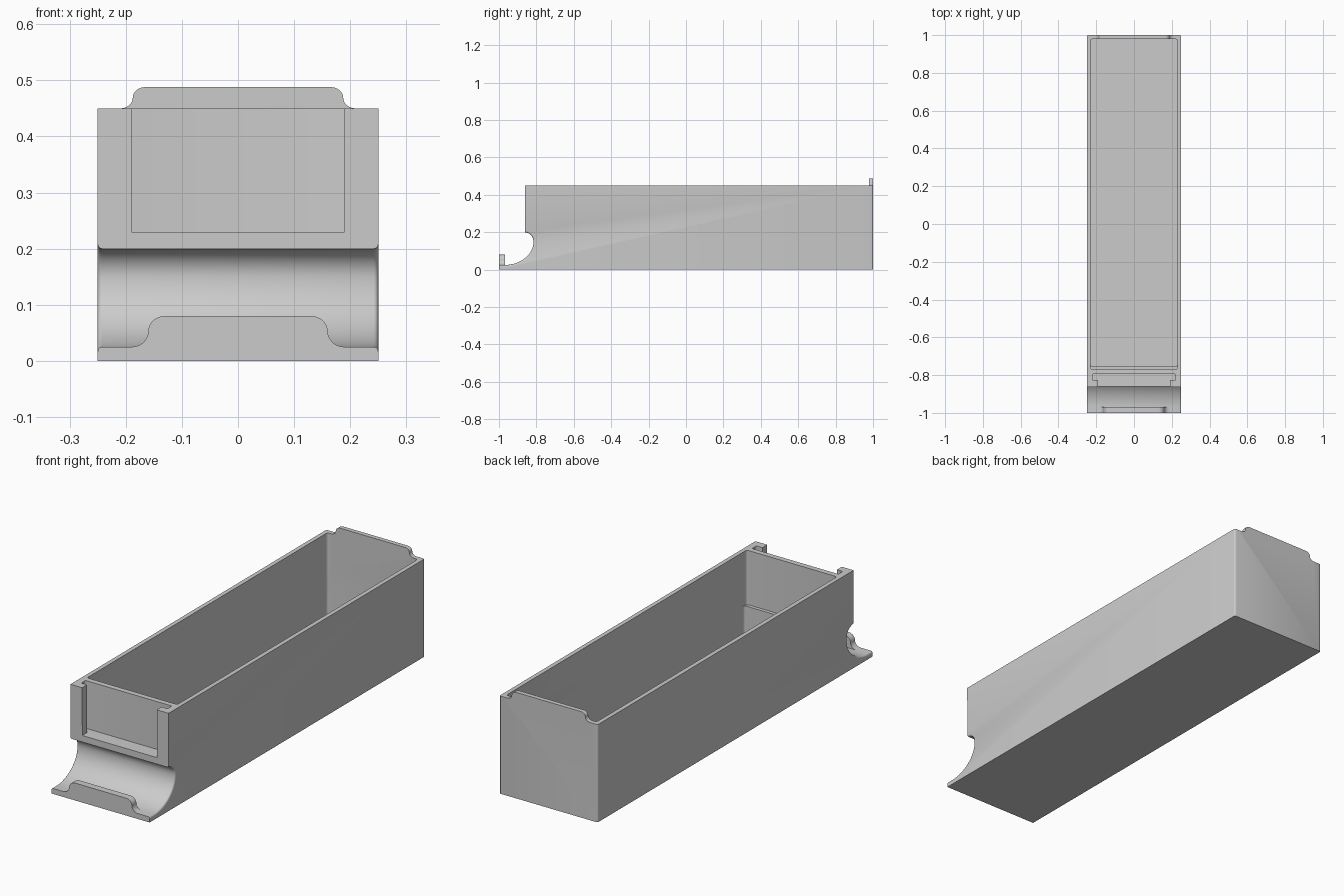
import bpy
import bmesh
from math import sin, cos, pi, radians

default = bpy.data.objects.get("Cube")
if default:
    bpy.data.objects.remove(default, do_unlink=True)

grey = bpy.data.materials.new("plain grey")
grey.use_nodes = True
COLOUR = (0.6, 0.6, 0.6, 1)
grey.diffuse_color = COLOUR
grey.node_tree.nodes["Principled BSDF"].inputs["Base Color"].default_value = COLOUR

HALF_W, FRONT_Y, TOP = 0.25, -0.862, 0.45
LIP_Z, SCOOP_TOP = 0.025, 0.2


def arc(cy, cz, ry, rz, a0, a1, n=12):
    """Points along an elliptical arc, angles in degrees."""
    angles = [radians(a0 + (a1 - a0) * i / n) for i in range(n + 1)]
    return [(cy + ry * cos(a), cz + rz * sin(a)) for a in angles]


def prism(name, outline, axis, start, end, round_edges=None, radius=0.01, segments=4):
    """Extrude a 2D outline along an axis, rounding the edges picked by a rule."""
    place = {"x": lambda p, t: (t, p[0], p[1]),
             "y": lambda p, t: (p[0], t, p[1]),
             "z": lambda p, t: (p[0], p[1], t)}[axis]
    bm = bmesh.new()
    base = bm.faces.new([bm.verts.new(place(p, start)) for p in outline])
    new = bmesh.ops.extrude_face_region(bm, geom=[base])["geom"]
    shift = place((0, 0), end - start)
    bmesh.ops.translate(bm, vec=shift, verts=[v for v in new if isinstance(v, bmesh.types.BMVert)])
    bmesh.ops.recalc_face_normals(bm, faces=bm.faces)
    if round_edges:
        picked = [e for e in bm.edges if round_edges(e.verts[0].co, e.verts[1].co)]
        bmesh.ops.bevel(bm, geom=picked, offset=radius, segments=segments,
                        profile=0.5, affect="EDGES", clamp_overlap=True)
    mesh = bpy.data.meshes.new(name)
    bm.to_mesh(mesh)
    bm.free()
    mesh.materials.append(grey)
    obj = bpy.data.objects.new(name, mesh)
    bpy.context.collection.objects.link(obj)
    return obj


def rect(a0, b0, a1, b1):
    return [(a0, b0), (a1, b0), (a1, b1), (a0, b1)]


def combine(target, tool, operation):
    """Apply a boolean and remove the tool."""
    mod = target.modifiers.new(tool.name, "BOOLEAN")
    mod.operation, mod.solver, mod.object = operation, "EXACT", tool
    bpy.context.view_layer.objects.active = target
    bpy.ops.object.modifier_apply(modifier=mod.name)
    bpy.data.objects.remove(tool, do_unlink=True)


def tab_outline(outer, inner, low, high):
    """Raised tab with S-curved shoulders, running a little below its base."""
    rx, rz = (outer - inner) / 2, (high - low) / 2
    right = [(outer, low - 0.01)]
    right += arc(outer, low + rz, rx, rz, 270, 180, 8)
    right += arc(inner, low + rz, rx, rz, 0, 90, 8)[1:]
    return right + [(-x, z) for x, z in reversed(right)]


def vertical(a, b):
    return abs(a.z - b.z) > 0.05 and abs(a.y - b.y) < 0.001 and abs(a.x - b.x) < 0.001


# Body: side profile with the scooped finger grip at the front
scoop = arc(-0.865, 0.15, 0.05, 0.05, 86, 0, 10)
scoop += arc(-0.97, 0.15, 0.155, 0.125, 0, -90, 20)[1:]
profile = [(1, 0), (1, TOP), (FRONT_Y, TOP)] + scoop + [(-1, LIP_Z), (-1, 0)]


def body_edges(a, b):
    back = vertical(a, b) and a.y > 0.99
    on_side = abs(a.x - b.x) < 0.001
    in_scoop = all(LIP_Z - 0.001 < p.z < SCOOP_TOP + 0.001 and p.y < -0.8 for p in (a, b))
    return back or (on_side and in_scoop)


body = prism("drawer_body", profile, "x", -HALF_W, HALF_W, body_edges, 0.008, 3)

# Front pull lip and rear stop tab
combine(body, prism("pull_lip", tab_outline(0.19, 0.13, LIP_Z, 0.08), "y", -1, -0.968), "UNION")
combine(body, prism("rear_stop", tab_outline(0.21, 0.165, TOP, 0.488), "y", 0.97, 1), "UNION")

# Storage cavity with a thicker wall behind the scoop
combine(body, prism("cavity", rect(-0.23, -0.77, 0.23, 0.979), "z", 0.2, 0.6,
                    vertical, 0.012), "DIFFERENCE")
combine(body, prism("lower_cavity", rect(-0.23, -0.754, 0.23, 0.979), "z", LIP_Z, 0.3,
                    vertical, 0.012), "DIFFERENCE")

# Label holder: wide slot behind a narrower window, both open at the top
combine(body, prism("label_slot", rect(-0.22, -0.827, 0.22, -0.795), "z", 0.23, 0.6,
                    vertical, 0.006), "DIFFERENCE")
combine(body, prism("label_window", rect(-0.19, -0.9, 0.19, -0.81), "z", 0.23, 0.6), "DIFFERENCE")

bpy.ops.object.select_all(action="DESELECT")
body.select_set(True)
bpy.context.view_layer.objects.active = body
bpy.ops.object.shade_smooth_by_angle(angle=radians(32))
